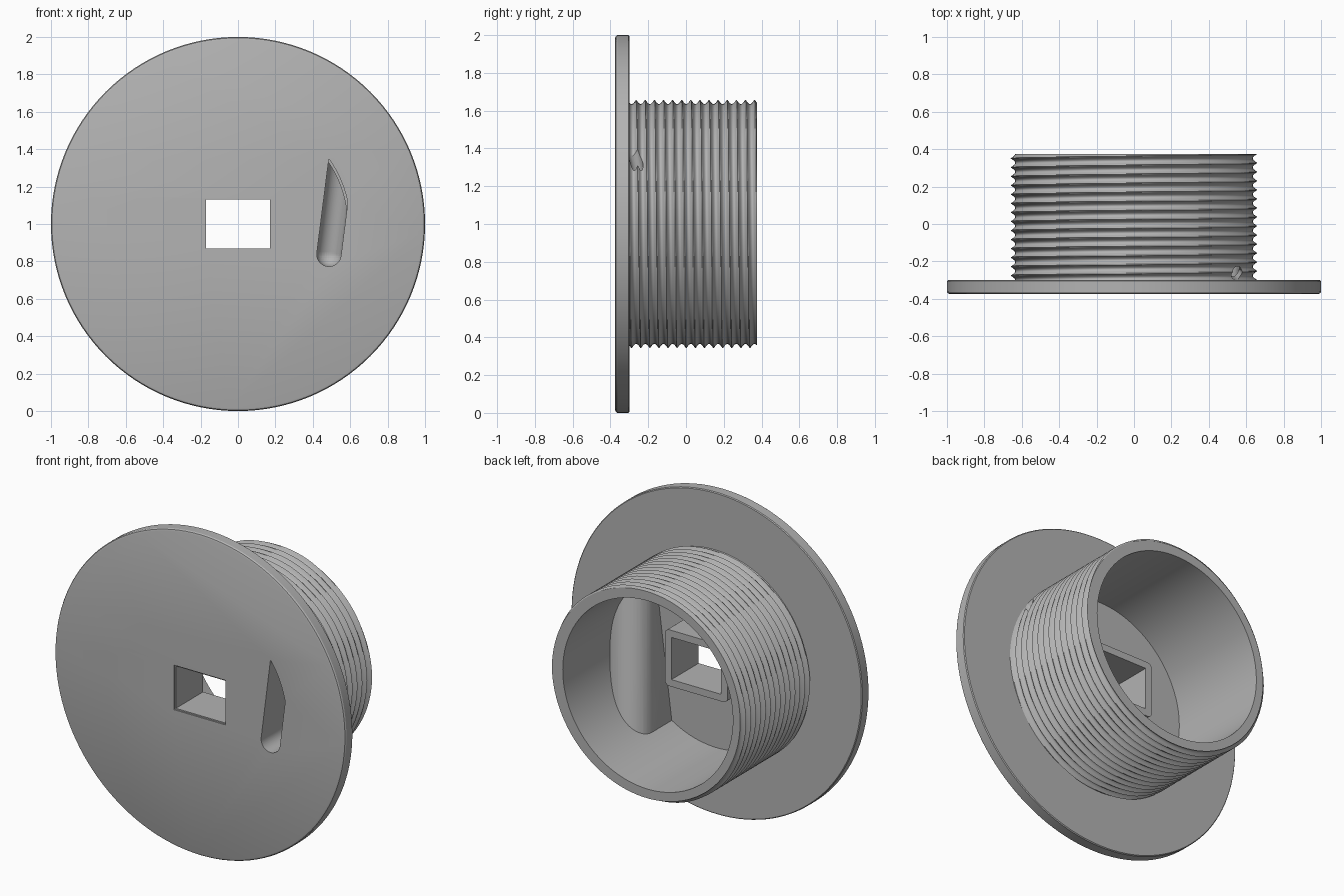
import bpy, bmesh, math
from mathutils import Vector, Matrix

if "Cube" in bpy.data.objects:
    bpy.data.objects.remove(bpy.data.objects["Cube"])

grey = bpy.data.materials.new("plain_grey")
grey.use_nodes = True
COLOUR = (0.45, 0.45, 0.45, 1)
grey.diffuse_color = COLOUR
grey.node_tree.nodes["Principled BSDF"].inputs["Base Color"].default_value = COLOUR

FRONT, SEAT, BACK = -0.375, -0.30, 0.375
BORE = 0.585


def to_object(bm, name):
    bmesh.ops.recalc_face_normals(bm, faces=bm.faces)
    mesh = bpy.data.meshes.new(name)
    bm.to_mesh(mesh)
    bm.free()
    mesh.materials.append(grey)
    ob = bpy.data.objects.new(name, mesh)
    bpy.context.collection.objects.link(ob)
    return ob


def lathe(name, profile, steps, closed=False):
    """Spin (radius, y) points about the depth axis; radius may be a function of angle."""
    bm = bmesh.new()
    rings = []
    for i in range(steps):
        a = math.tau * i / steps
        ring = []
        for r, y in profile:
            rad = r(a) if callable(r) else r
            ring.append(bm.verts.new((rad * math.cos(a), y, 1 + rad * math.sin(a))))
        rings.append(ring)
    n = len(profile)
    for i in range(steps):
        p, q = rings[i], rings[(i + 1) % steps]
        for j in range(n if closed else n - 1):
            k = (j + 1) % n
            bm.faces.new((p[j], p[k], q[k], q[j]))
    if not closed:
        bm.faces.new([ring[0] for ring in rings])
        bm.faces.new([ring[-1] for ring in rings])
    return to_object(bm, name)


def block(name, w, h, y0, y1, bevel=0):
    bm = bmesh.new()
    bmesh.ops.create_cube(bm, size=1)
    bmesh.ops.scale(bm, vec=(w, y1 - y0, h), verts=bm.verts)
    bmesh.ops.translate(bm, vec=(0, (y0 + y1) / 2, 1), verts=bm.verts)
    if bevel:
        edges = [e for e in bm.edges
                 if abs(e.verts[0].co.y - e.verts[1].co.y) > 0.01]
        bmesh.ops.bevel(bm, geom=edges, offset=bevel, segments=5,
                        profile=0.5, affect='EDGES')
    return to_object(bm, name)


def spout_axis(z):
    """Centre line of the leaning spout channel."""
    return Vector((0.55 - 0.127 * (1.34 - z), -0.265 + 0.19 * (1.34 - z), z))


def spout_hull(name, radius, z0, z1, y_front):
    """Leaning round-backed channel, extended straight forward to y_front."""
    bm = bmesh.new()
    for z in (z0, z1):
        c = spout_axis(z)
        for centre in (c, Vector((c.x, y_front, z))):
            bmesh.ops.create_uvsphere(bm, u_segments=40, v_segments=20, radius=radius,
                                      matrix=Matrix.Translation(centre))
    res = bmesh.ops.convex_hull(bm, input=bm.verts)
    junk = [g for g in res["geom_interior"] + res["geom_unused"]
            if isinstance(g, bmesh.types.BMVert)]
    bmesh.ops.delete(bm, geom=list(set(junk)), context='VERTS')
    return to_object(bm, name)


def boolean(ob, cutter, operation='DIFFERENCE'):
    mod = ob.modifiers.new("cut", 'BOOLEAN')
    mod.operation, mod.solver, mod.object = operation, 'EXACT', cutter
    with bpy.context.temp_override(object=ob, active_object=ob):
        bpy.ops.object.modifier_apply(modifier=mod.name)


# Flange disc with softened rims
flange = lathe("flange", [(0.985, FRONT), (0.995, FRONT + 0.004), (1.0, FRONT + 0.012),
                          (1.0, SEAT - 0.005), (0.995, SEAT)], 128)

# Threaded sleeve: helical ridges with rounded valleys outside, plain bore inside
TURNS, ROWS = 14, 10
pitch = (BACK - SEAT) / TURNS


def ridge(t):
    return lambda a: 0.66 - 0.025 * abs(math.sin(math.pi * (t + a / math.tau)))


profile = [(BORE, SEAT - 0.01), (ridge(0), SEAT - 0.01)]
profile += [(ridge(i / ROWS), SEAT + pitch * i / ROWS) for i in range(TURNS * ROWS + 1)]
profile.append((BORE, BACK))
sleeve = lathe("threaded_sleeve", profile, 112, closed=True)

# Rectangular socket collar standing on the floor of the bore
collar = block("socket_collar", 0.43, 0.35, SEAT - 0.01, -0.10, bevel=0.03)
socket_cut = block("socket_cutter", 0.34, 0.262, -0.6, 0.2)

# Shallow lead-in around the socket mouth
lead_in = block("lead_in_cutter", 0.355, 0.277, -0.6, FRONT + 0.008)

# Spout housing inside the bore
housing = spout_hull("spout_housing", 0.135, 0.2, 1.7, -0.6)
bore_limit = lathe("bore_limit", [(BORE + 0.01, SEAT - 0.01), (BORE + 0.01, 0.3)], 112)
boolean(housing, bore_limit, 'INTERSECT')

# Channel cut through the flange into the housing, stopped by the sleeve wall
channel = spout_hull("channel_cutter", 0.065, 0.838, 1.6, -0.7)
channel_limit = lathe("channel_limit", [(BORE + 0.013, -0.6), (BORE + 0.013, 0.3)], 112)
boolean(channel, channel_limit, 'INTERSECT')

# Small outlet drilled through the sleeve along the channel
bm = bmesh.new()
low, high = spout_axis(1.15), spout_axis(1.75)
turn = (high - low).to_track_quat('Z', 'Y').to_matrix().to_4x4()
bmesh.ops.create_cone(bm, cap_ends=True, segments=24, radius1=0.033, radius2=0.033,
                      depth=(high - low).length,
                      matrix=Matrix.Translation((low + high) / 2) @ turn)
outlet = to_object(bm, "outlet_cutter")

for part, cutters in ((flange, (socket_cut, lead_in, channel)),
                      (collar, (socket_cut,)),
                      (housing, (channel, outlet)),
                      (sleeve, (outlet,))):
    for cutter in cutters:
        boolean(part, cutter)

for helper in (socket_cut, lead_in, bore_limit, channel, channel_limit, outlet):
    bpy.data.objects.remove(helper)

# Smooth shading with crisp edges
bpy.ops.object.select_all(action='DESELECT')
for part in (flange, sleeve, collar, housing):
    part.select_set(True)
bpy.context.view_layer.objects.active = flange
bpy.ops.object.shade_smooth_by_angle(angle=math.radians(30))
